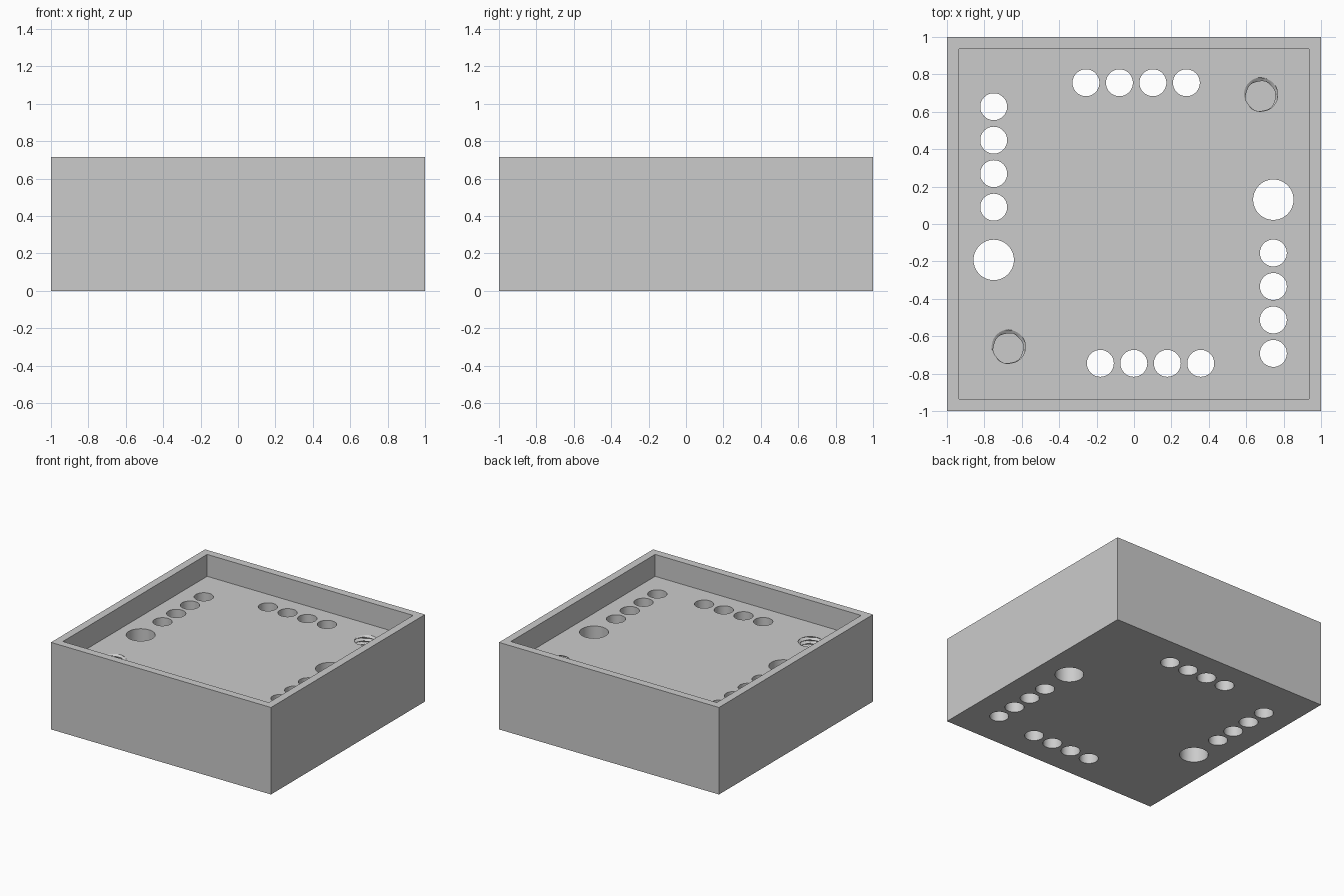
import bpy
import bmesh
from math import sin, cos, pi, radians

HEIGHT, FLOOR = 0.715, 0.535
PITCH = 0.179          # spacing of the small holes
SMALL, LARGE = 0.072, 0.108

old = bpy.data.objects.get("Cube")
if old:
    bpy.data.objects.remove(old, do_unlink=True)

grey = bpy.data.materials.new("plain grey")
grey.diffuse_color = (0.6, 0.6, 0.6, 1)
grey.use_nodes = True
grey.node_tree.nodes["Principled BSDF"].inputs["Base Color"].default_value = (0.6, 0.6, 0.6, 1)


def make_object(name, bm):
    bmesh.ops.recalc_face_normals(bm, faces=bm.faces)
    mesh = bpy.data.meshes.new(name)
    bm.to_mesh(mesh)
    bm.free()
    mesh.materials.append(grey)
    obj = bpy.data.objects.new(name, mesh)
    bpy.context.collection.objects.link(obj)
    return obj


def add_bore(bm, x, y, radius_at, z_levels, sides=48):
    """Closed column of rings whose radius depends on angle and height."""
    rings = []
    for z in z_levels:
        ring = []
        for j in range(sides):
            a = 2 * pi * j / sides
            r = radius_at(a, z)
            ring.append(bm.verts.new((x + r * cos(a), y + r * sin(a), z)))
        rings.append(ring)
    for low, high in zip(rings, rings[1:]):
        for j in range(sides):
            k = (j + 1) % sides
            bm.faces.new((low[j], low[k], high[k], high[j]))
    bm.faces.new(rings[0][::-1])
    bm.faces.new(rings[-1])


def thread_radius(a, z):
    """Triangular helical thread, widest at the back where it meets the floor."""
    phase = ((z - FLOOR) / 0.03 - (a - pi * 0.45) / (2 * pi)) % 1
    return 0.078 + 0.024 * abs(1 - 2 * phase)


# Tray body: block with a shallow square pocket
bm = bmesh.new()
bmesh.ops.create_cube(bm, size=2)
for v in bm.verts:
    v.co.z = HEIGHT if v.co.z > 0 else 0
bm.normal_update()
top = [f for f in bm.faces if f.normal.z > 0.9]
bmesh.ops.inset_region(bm, faces=top, thickness=0.09)
bmesh.ops.inset_region(bm, faces=top, thickness=0, depth=FLOOR - HEIGHT)
tray = make_object("tray_body", bm)

# Straight holes through the floor: four rows of four and two large ones
bm = bmesh.new()
through = (-0.1, FLOOR + 0.05)
for x, y, dx, dy in ((-0.75, 0.09, 0, 1), (0.745, -0.692, 0, 1),
                     (-0.257, 0.755, 1, 0), (-0.18, -0.745, 1, 0)):
    for i in range(4):
        add_bore(bm, x + dx * PITCH * i, y + dy * PITCH * i, lambda a, z: SMALL, through)
for x, y in ((-0.75, -0.192), (0.745, 0.13)):
    add_bore(bm, x, y, lambda a, z: LARGE, through, 64)
cutters = [make_object("through_hole_cutter", bm)]

# Two threaded blind holes in opposite corners
bm = bmesh.new()
levels = [FLOOR + 0.0417 - 0.005 * i for i in range(60)]
for x, y in ((0.677, 0.684), (-0.672, -0.664)):
    add_bore(bm, x, y, thread_radius, levels)
cutters.append(make_object("threaded_hole_cutter", bm))

# Cut the holes and apply
bpy.ops.object.select_all(action='DESELECT')
bpy.context.view_layer.objects.active = tray
tray.select_set(True)
for cutter in cutters:
    cutter.hide_render = True
    mod = tray.modifiers.new("cut", 'BOOLEAN')
    mod.operation = 'DIFFERENCE'
    mod.solver = 'EXACT'
    mod.object = cutter
    bpy.ops.object.modifier_apply(modifier=mod.name)
    bpy.data.objects.remove(cutter, do_unlink=True)

bpy.ops.object.shade_smooth_by_angle(angle=radians(30))
